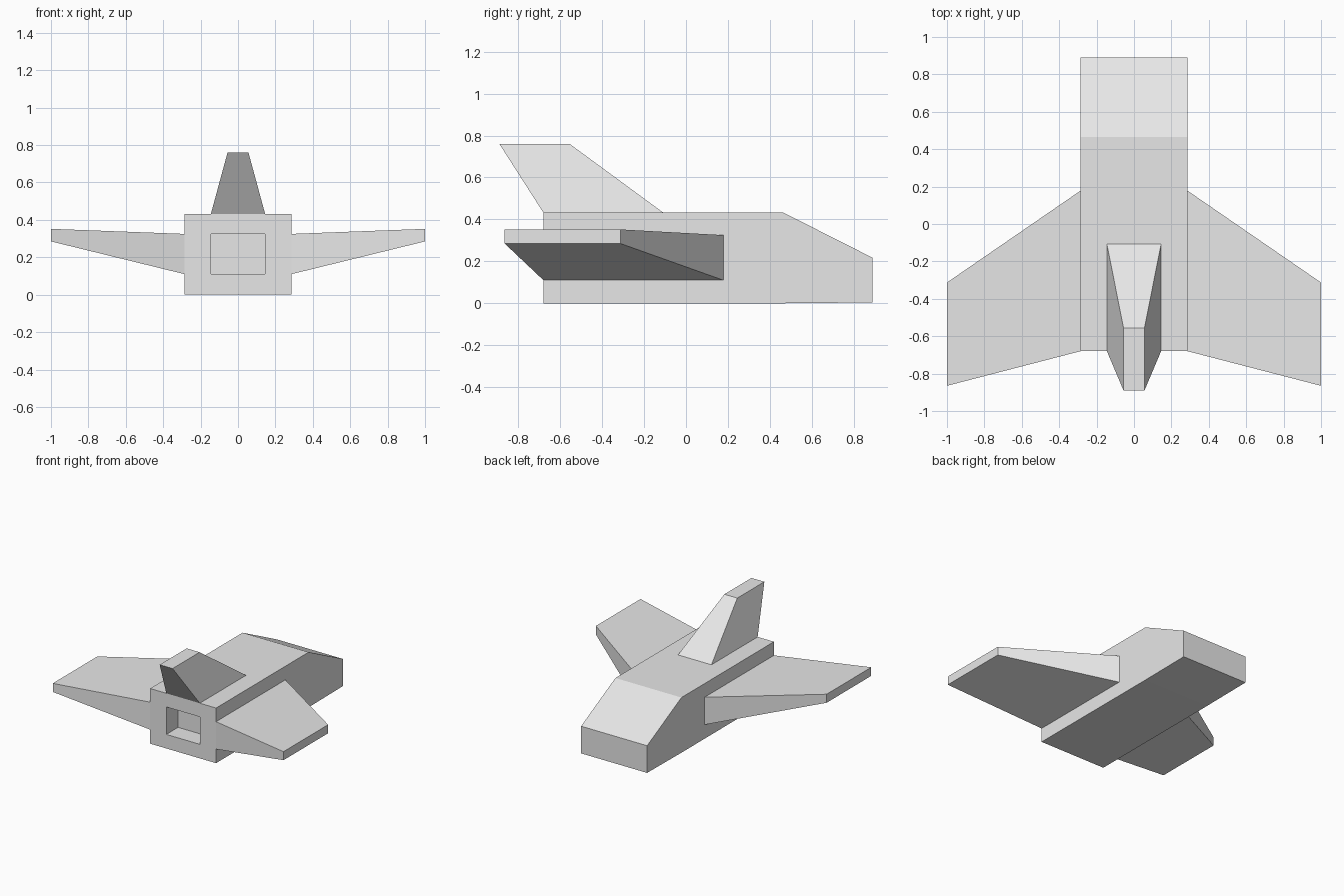
import bpy
import bmesh

cube = bpy.data.objects.get("Cube")
if cube:
    bpy.data.objects.remove(cube, do_unlink=True)

GREY = (0.8, 0.8, 0.8, 1)
hull_grey = bpy.data.materials.new("hull grey")
hull_grey.use_nodes = True
hull_grey.diffuse_color = GREY
hull_grey.node_tree.nodes["Principled BSDF"].inputs["Base Color"].default_value = GREY


def loft(name, start, end, recess_depth=0):
    """Join two matching outlines into a closed flat-faced solid."""
    bm = bmesh.new()
    a = [bm.verts.new(p) for p in start]
    b = [bm.verts.new(p) for p in end]
    bm.faces.new(a)
    bm.faces.new(b)
    n = len(a)
    for i in range(n):
        j = (i + 1) % n
        bm.faces.new((a[i], a[j], b[j], b[i]))
    bmesh.ops.recalc_face_normals(bm, faces=bm.faces)
    if recess_depth:
        # Engine opening: shrink the tail face to half size and push it inward
        tail = min(bm.faces, key=lambda f: f.calc_center_median().y)
        centre = tail.calc_center_median()
        bmesh.ops.inset_individual(bm, faces=[tail], thickness=0.1)
        for v in tail.verts:
            v.co.x = RECESS_X if v.co.x > 0 else -RECESS_X
            v.co.z = WING_TOP if v.co.z > centre.z else WING_BOTTOM
        floor = bmesh.ops.extrude_discrete_faces(bm, faces=[tail])["faces"][0]
        for v in floor.verts:
            v.co.y += recess_depth
    bmesh.ops.recalc_face_normals(bm, faces=bm.faces)
    mesh = bpy.data.meshes.new(name)
    bm.to_mesh(mesh)
    bm.free()
    mesh.materials.append(hull_grey)
    obj = bpy.data.objects.new(name, mesh)
    bpy.context.collection.objects.link(obj)
    return obj


def rect_z(x, y0, y1, z):
    return [(-x, y0, z), (x, y0, z), (x, y1, z), (-x, y1, z)]


def rect_x(x, y0, y1, z0, z1):
    return [(x, y0, z0), (x, y1, z0), (x, y1, z1), (x, y0, z1)]


HALF_WIDTH, TAIL_Y = 0.286, -0.68
RECESS_X, WING_BOTTOM, WING_TOP = 0.145, 0.11, 0.325

# Fuselage: side profile with a sloping nose, and the engine opening
profile = [(TAIL_Y, 0), (0.47, 0), (0.89, 0.004), (0.89, 0.217), (0.465, 0.432), (TAIL_Y, 0.432)]
loft("fuselage",
     [(-HALF_WIDTH, y, z) for y, z in profile],
     [(HALF_WIDTH, y, z) for y, z in profile], recess_depth=0.145)

# Swept, tapering wings
for name, side in (("left_wing", 1), ("right_wing", -1)):
    loft(name,
         rect_x(side * HALF_WIDTH, TAIL_Y, 0.178, WING_BOTTOM, WING_TOP),
         rect_x(side, -0.865, -0.313, 0.285, 0.352))

# Swept tail fin
loft("tail_fin",
     rect_z(RECESS_X, TAIL_Y, -0.108, 0.432),
     rect_z(0.056, -0.89, -0.555, 0.76))
